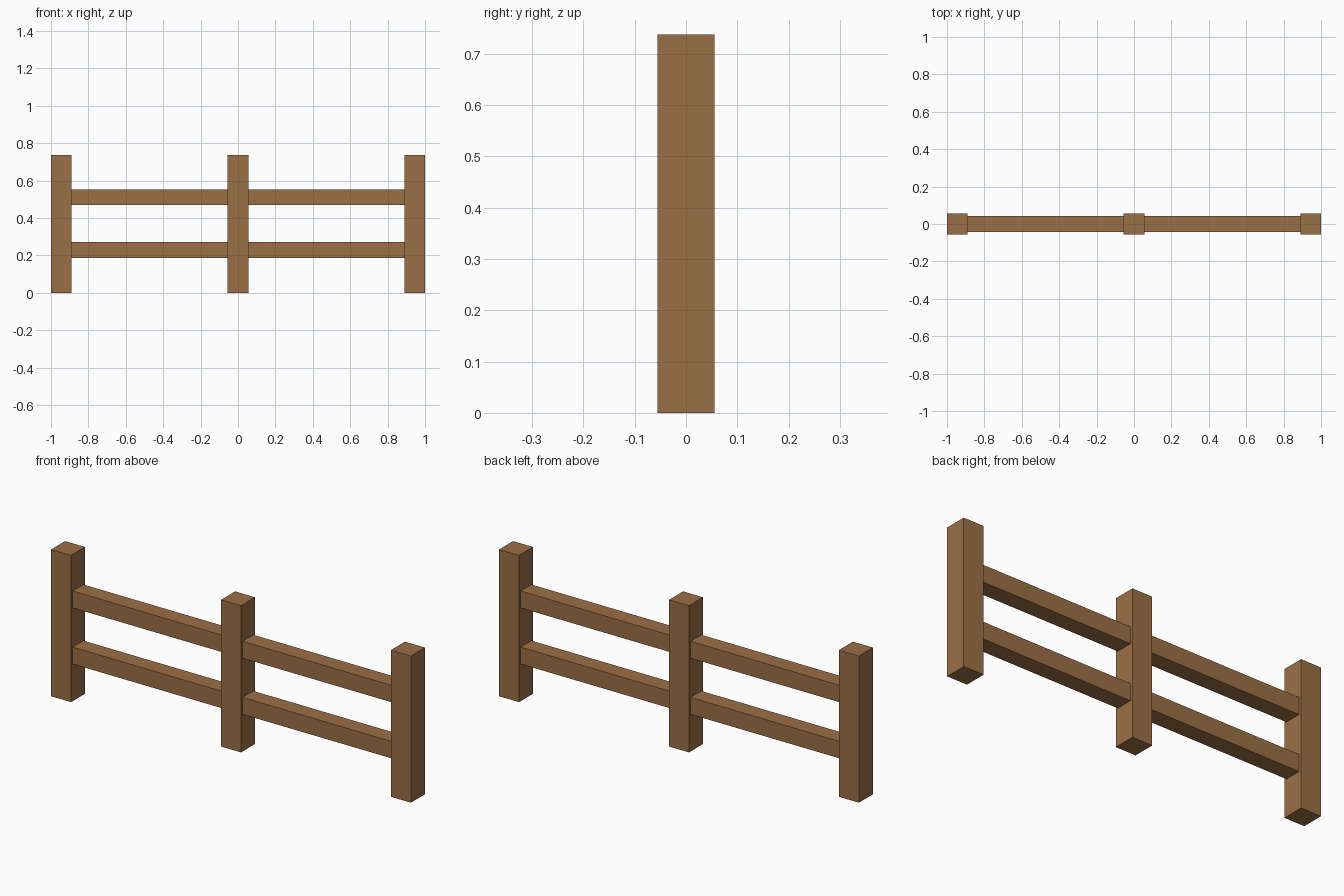
import bpy

cube = bpy.data.objects.get("Cube")
if cube:
    bpy.data.objects.remove(cube, do_unlink=True)

# Single wood colour
wood = bpy.data.materials.new("brown_wood")
wood.use_nodes = True
colour = (0.33, 0.16, 0.06, 1)
wood.diffuse_color = colour
wood.node_tree.nodes["Principled BSDF"].inputs["Base Color"].default_value = colour

POST_WIDTH = 0.111
POST_HEIGHT = 0.737
POST_SPACING = 1 - POST_WIDTH / 2
RAIL_SIZE = 0.085


def add_beam(name, centre, size):
    """Add a flat-sided box with the wood material."""
    bpy.ops.mesh.primitive_cube_add(size=1, location=centre)
    beam = bpy.context.object
    beam.name = name
    beam.scale = size
    bpy.ops.object.transform_apply(location=False, rotation=False, scale=True)
    beam.data.materials.append(wood)


# Upright posts
for name, side in (("right", -1), ("middle", 0), ("left", 1)):
    add_beam(name + "_post", (side * POST_SPACING, 0, POST_HEIGHT / 2),
             (POST_WIDTH, POST_WIDTH, POST_HEIGHT))

# Horizontal rails spanning the gaps between posts
rail_length = POST_SPACING - POST_WIDTH
for level, height in (("lower", 0.229), ("upper", 0.511)):
    for name, side in (("right", -1), ("left", 1)):
        add_beam(f"{level}_{name}_rail", (side * POST_SPACING / 2, 0, height),
                 (rail_length, RAIL_SIZE, RAIL_SIZE))
